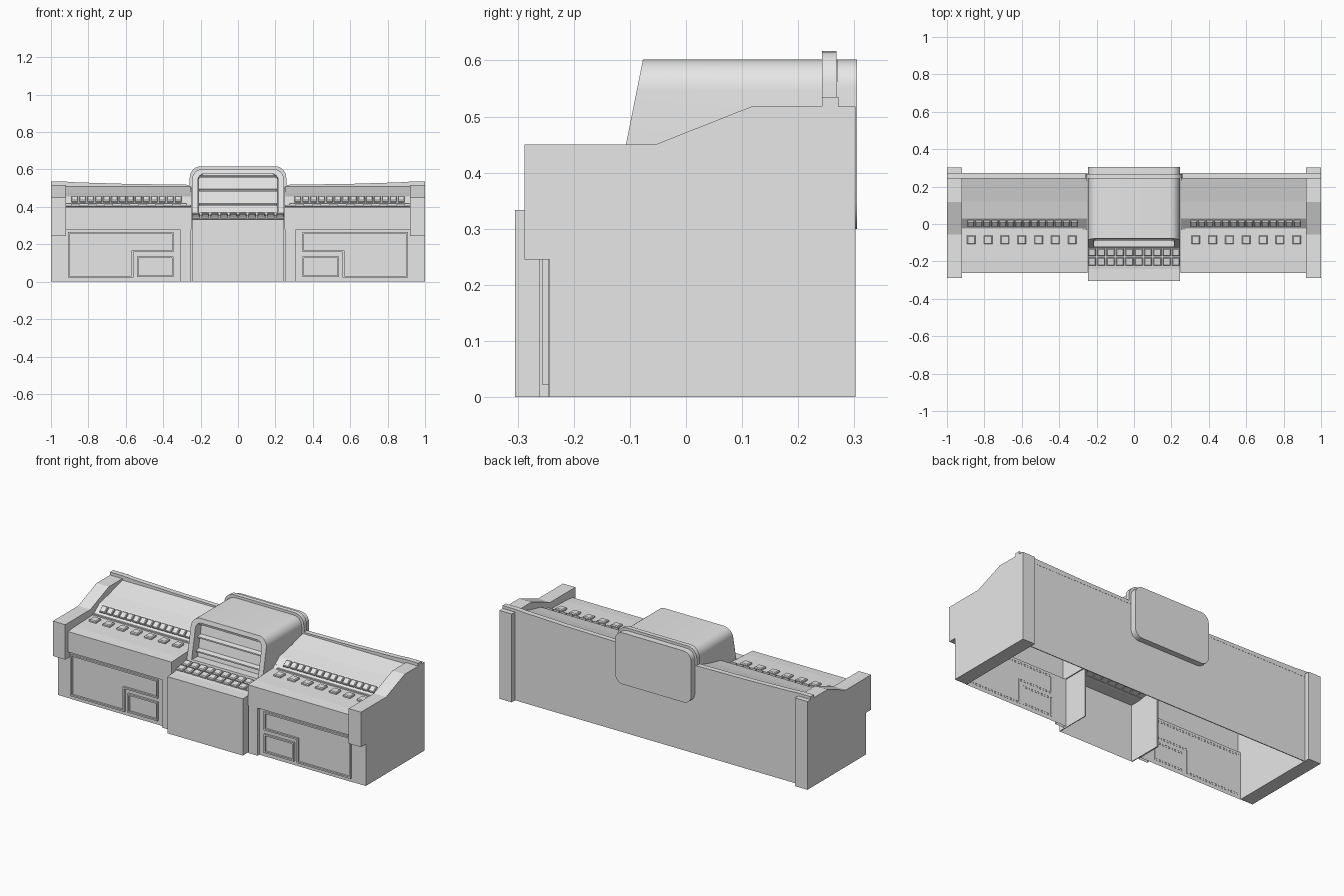
import bpy, bmesh, math
from mathutils import Vector

if "Cube" in bpy.data.objects:
    bpy.data.objects.remove(bpy.data.objects["Cube"])

GREY = bpy.data.materials.new("plain grey")
GREY.diffuse_color = (0.8, 0.8, 0.8, 1)
GREY.use_nodes = True
GREY.node_tree.nodes["Principled BSDF"].inputs["Base Color"].default_value = GREY.diffuse_color


def finish(bm, name, smooth=None):
    bmesh.ops.recalc_face_normals(bm, faces=bm.faces)
    me = bpy.data.meshes.new(name)
    bm.to_mesh(me)
    bm.free()
    me.materials.append(GREY)
    ob = bpy.data.objects.new(name, me)
    bpy.context.collection.objects.link(ob)
    if smooth:
        bpy.ops.object.select_all(action='DESELECT')
        ob.select_set(True)
        bpy.context.view_layer.objects.active = ob
        bpy.ops.object.shade_smooth_by_angle(angle=math.radians(smooth))
    return ob


def place(axis, p, t):
    return {'x': (t, p[0], p[1]), 'y': (p[0], t, p[1]), 'z': (p[0], p[1], t)}[axis]


def prism(name, pts, axis, a, b, solid=True, smooth=None):
    """Extrude a 2D profile along an axis; an open sheet when not solid."""
    bm = bmesh.new()
    va = [bm.verts.new(place(axis, p, a)) for p in pts]
    vb = [bm.verts.new(place(axis, p, b)) for p in pts]
    n = len(pts)
    for i in range(n if solid else n - 1):
        j = (i + 1) % n
        bm.faces.new((va[i], va[j], vb[j], vb[i]))
    if solid:
        bm.faces.new(va)
        bm.faces.new(vb)
    return finish(bm, name, smooth)


def rect(x0, x1, z0, z1):
    return [(x0, z0), (x1, z0), (x1, z1), (x0, z1)]


def arch(hw, z0, z1, r, n=6):
    """Open arch outline with rounded top corners, left foot to right foot."""
    left = [(-hw + r - r * math.cos(k * math.pi / 2 / n),
             z1 - r + r * math.sin(k * math.pi / 2 / n)) for k in range(n + 1)]
    pts = [(-hw, z0)] + left
    return pts + [(-x, z) for x, z in reversed(pts)]


def keys(name, centres, w, d, h, tilt):
    """Row of tapered push buttons on a surface rising at the tilt angle."""
    bm = bmesh.new()
    c, s = math.cos(tilt), math.sin(tilt)
    for cx, cy, cz in centres:
        rings = []
        for k, hh in ((1, -0.003), (1, h * 0.6), (0.8, h)):
            rings.append([bm.verts.new((cx + u * w * k / 2,
                                        cy + v * d * k / 2 * c - hh * s,
                                        cz + v * d * k / 2 * s + hh * c))
                          for u, v in ((-1, -1), (1, -1), (1, 1), (-1, 1))])
        for lo, hi in zip(rings, rings[1:]):
            for i in range(4):
                j = (i + 1) % 4
                bm.faces.new((lo[i], lo[j], hi[j], hi[i]))
        bm.faces.new(rings[-1])
    return finish(bm, name)


def frame(name, pts, y0, y1, w):
    """Raised border following a counter-clockwise right-angled outline."""
    n = len(pts)
    inner = []
    for i, p in enumerate(pts):
        p = Vector(p)
        d0 = (p - Vector(pts[i - 1])).normalized()
        d1 = (Vector(pts[(i + 1) % n]) - p).normalized()
        inner.append(p + w * Vector((-d0.y - d1.y, d0.x + d1.x)))
    bm = bmesh.new()
    R = [[bm.verts.new((p[0], y, p[1])) for p in q]
         for q, y in ((pts, y0), (pts, y1), (inner, y1), (inner, y0))]
    for a, b in zip(R, R[1:]):
        for i in range(n):
            j = (i + 1) % n
            bm.faces.new((a[i], a[j], b[j], b[i]))
    return finish(bm, name)


# Profiles (y, z) for the end panels and the hollow desk body
END = [(-0.243, 0), (-0.243, 0.245), (-0.288, 0.245), (-0.288, 0.45),
       (-0.055, 0.45), (0.117, 0.518), (0.302, 0.518), (0.302, 0)]
DESK = [(-0.245, 0), (-0.245, 0.28), (-0.262, 0.28), (-0.262, 0.40), (-0.2, 0.405),
        (-0.03, 0.41), (-0.022, 0.415), (0.03, 0.455), (0.12, 0.475),
        (0.245, 0.51), (0.27, 0.51)]
CHEEK = [(-0.262, 0.28), (-0.262, 0.40), (-0.03, 0.41), (0.03, 0.455),
         (0.24, 0.50), (0.24, 0.28)]

for side, s in (("left", -1), ("right", 1)):
    prism(side + "_end_panel", END, 'x', s * 0.92, s)
    prism(side + "_desk", DESK, 'x', s * 0.25, s * 0.92, solid=False)
    prism(side + "_desk_cheek", CHEEK, 'x', s * 0.248, s * 0.256)
    prism(side + "_pillar", [(s * 0.25, -0.1), (s * 0.25, -0.262),
                             (s * 0.31, -0.262), (s * 0.31, -0.245)],
          'z', 0, 0.28, solid=False)
    # Groove strip in front of the small buttons
    prism(side + "_button_ledge", [(-0.034, 0.409), (-0.034, 0.417),
                                   (-0.024, 0.417), (-0.024, 0.409)],
          'x', s * 0.275, s * 0.92)
    # Button rows
    keys(side + "_large_buttons",
         [(s * (0.33 + 0.09 * i), -0.085, 0.409) for i in range(7)],
         0.046, 0.046, 0.012, 0.03)
    keys(side + "_small_buttons",
         [(s * (0.32 + 0.0425 * i), 0.006, 0.4365) for i in range(14)],
         0.036, 0.04, 0.012, 0.656)
    # Door mouldings on the lower front
    ell = [(0.345, 0.265), (0.345, 0.158), (0.56, 0.158), (0.56, 0.022),
           (0.91, 0.022), (0.91, 0.265)]
    small = rect(0.345, 0.54, 0.025, 0.135)
    for nm, pts in (("_door_moulding", ell), ("_hatch_moulding", small)):
        if s < 0:
            pts = [(-x, z) for x, z in reversed(pts)]
        frame(side + nm, pts, -0.244, -0.256, 0.009)
    # Back rail rising gently toward the ends
    prism(side + "_back_rail", [(s * x, z) for x, z in (
        (0.25, 0.5), (0.25, 0.518), (0.6, 0.523), (0.86, 0.531),
        (0.92, 0.535), (1, 0.535), (1, 0.5))], 'y', 0.242, 0.272)

prism("back_panel", rect(-0.92, 0.92, 0, 0.51), 'y', 0.266, 0.271)

# Centre cabinet: open-bottomed shell with a sloping button deck
prism("cabinet_front", [(-0.305, 0), (-0.305, 0.333), (-0.24, 0.335), (-0.10, 0.358),
                        (-0.04, 0.358)], 'x', -0.245, 0.245, solid=False)
for side, s in (("left", -1), ("right", 1)):
    prism(side + "_cabinet_side", [(-0.305, 0), (-0.305, 0.333), (-0.24, 0.335),
                                   (-0.10, 0.358), (-0.10, 0)],
          'x', s * 0.24, s * 0.245)
keys("cabinet_buttons", [(-0.225 + 0.05 * i, y, z) for i in range(10)
                         for y, z in ((-0.2, 0.3415), (-0.15, 0.350))],
     0.042, 0.042, 0.014, 0.163)

# Hood: rounded shell with a slanted, recessed display opening
bm = bmesh.new()
outer = arch(0.245, 0.35, 0.602, 0.055)
inner = arch(0.215, 0.372, 0.577, 0.035)


def front_y(z):
    return -0.125 + (z - 0.36) * 0.2


loops = [[bm.verts.new((x, 0.30, z)) for x, z in outer],
         [bm.verts.new((x, front_y(z), z)) for x, z in outer],
         [bm.verts.new((x, front_y(z), z)) for x, z in inner],
         [bm.verts.new((x * 0.98, front_y(z) + 0.05, z)) for x, z in inner]]
for k, (a, b) in enumerate(zip(loops, loops[1:])):
    closed = k > 0
    for i in range(len(a) if closed else len(a) - 1):
        j = (i + 1) % len(a)
        bm.faces.new((a[i], a[j], b[j], b[i]))
bm.faces.new(loops[-1])
finish(bm, "display_hood", 40)

# Tilted display slats inside the opening
for i, z in enumerate((0.405, 0.482, 0.555)):
    y = front_y(z)
    prism("display_slat_%d" % (i + 1), [(y + 0.025, z), (y + 0.025, z + 0.008),
                                        (y + 0.055, z + 0.014), (y + 0.055, z)],
          'x', -0.208, 0.208)

# Arched rib over the hood
rib_out, rib_in = arch(0.258, 0.5, 0.617, 0.06), arch(0.244, 0.5, 0.6, 0.054)
bm = bmesh.new()
R = [[bm.verts.new((x, y, z)) for x, z in p]
     for p, y in ((rib_out, 0.242), (rib_out, 0.268), (rib_in, 0.268), (rib_in, 0.242))]
for k in range(4):
    a, b = R[k], R[(k + 1) % 4]
    for i in range(len(a) - 1):
        bm.faces.new((a[i], a[i + 1], b[i + 1], b[i]))
finish(bm, "hood_rib", 40)

# Rounded plate closing the back of the hood
top = arch(0.247, 0.45, 0.602, 0.05)[1:-1]
plate = top + [(-x, 0.902 - z) for x, z in top]
prism("hood_back_plate", plate, 'y', 0.27, 0.305, smooth=40)
